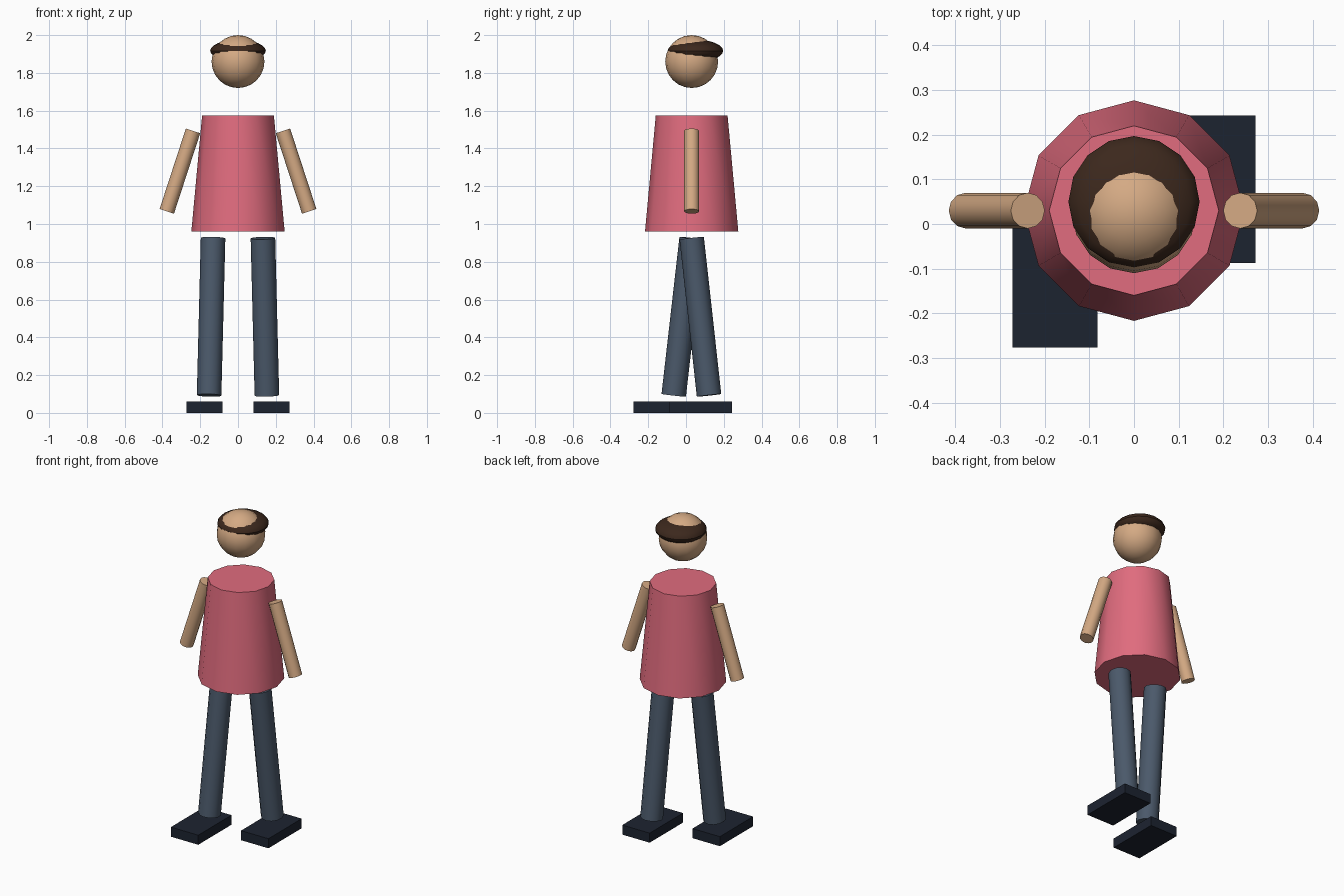
import bpy, math
from mathutils import Vector

if "Cube" in bpy.data.objects:
    bpy.data.objects.remove(bpy.data.objects["Cube"])


def material(name, rgb):
    m = bpy.data.materials.new(name)
    m.diffuse_color = (*rgb, 1)
    m.use_nodes = True
    m.node_tree.nodes["Principled BSDF"].inputs["Base Color"].default_value = m.diffuse_color
    return m


skin = material("skin", (0.66, 0.40, 0.23))
shirt = material("shirt", (0.75, 0.15, 0.21))
denim = material("denim", (0.07, 0.10, 0.145))
leather = material("leather", (0.012, 0.017, 0.03))
brown = material("brown", (0.045, 0.021, 0.012))


def finish(name, mat, smooth=True):
    ob = bpy.context.object
    ob.name = name
    ob.data.materials.append(mat)
    if smooth:
        bpy.ops.object.shade_smooth_by_angle(angle=math.radians(35))
    return ob


def ball(name, loc, radii, mat):
    bpy.ops.mesh.primitive_uv_sphere_add(segments=16, ring_count=12, radius=1, location=loc)
    bpy.context.object.scale = radii
    bpy.ops.object.transform_apply(location=False, rotation=False)
    return finish(name, mat)


def limb(name, bottom, top, r_bottom, r_top, sides, mat):
    a, b = Vector(bottom), Vector(top)
    bpy.ops.mesh.primitive_cone_add(vertices=sides, radius1=r_bottom, radius2=r_top,
                                    depth=(b - a).length, location=(a + b) / 2)
    # lean sideways/forward only, so the facets keep their orientation
    bpy.context.object.rotation_euler = Vector((0, 0, 1)).rotation_difference(b - a).to_euler()
    return finish(name, mat)


# Head and hair band (flattened ball the skull pokes through)
ball("head", (0, 0.03, 1.86), (0.14, 0.14, 0.14), skin)
ball("hair", (0, 0.05, 1.917), (0.147, 0.147, 0.059), brown)

# Tapered torso
limb("torso", (0, 0.03, 0.96), (0, 0.03, 1.575), 0.247, 0.19, 12, shirt)

# Arms, legs and shoes; the legs stride in opposite directions
for side, s, ankle_y, shoe_y in (("left", -1, -0.065, -0.112), ("right", 1, 0.122, 0.078)):
    limb(side + "_arm", (s * 0.377, 0.03, 1.067), (s * 0.238, 0.03, 1.493), 0.04, 0.04, 12, skin)
    limb(side + "_leg", (s * 0.153, ankle_y, 0.093), (s * 0.132, 0.03, 0.925), 0.065, 0.065, 12, denim)
    bpy.ops.mesh.primitive_cube_add(size=1, location=(s * 0.177, shoe_y, 0.03))
    bpy.context.object.scale = (0.19, 0.33, 0.06)
    finish(side + "_shoe", leather, smooth=False)
